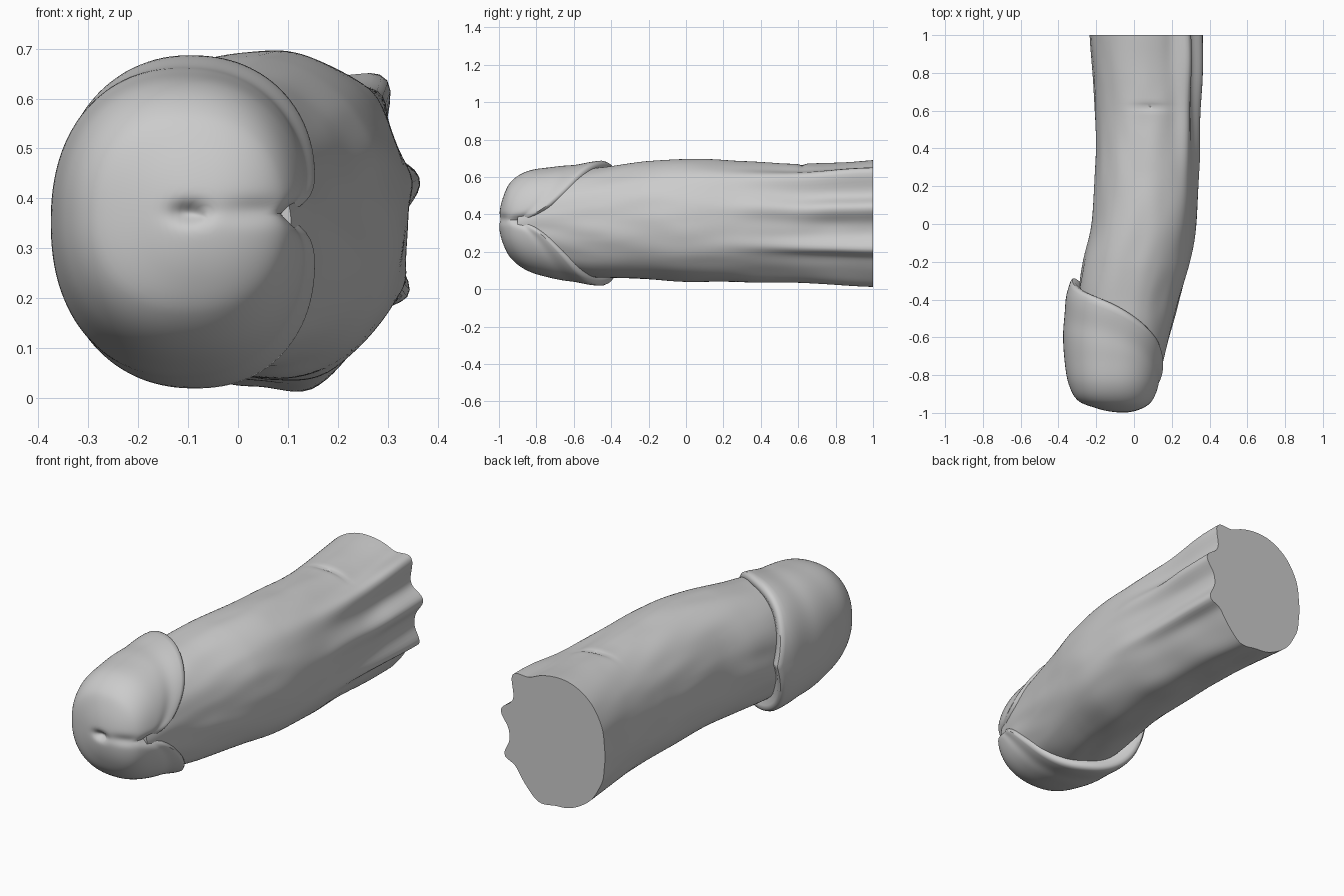
import bpy, bmesh
from math import sin, cos, pi, sqrt, exp, degrees, radians
from mathutils import noise, Vector

if "Cube" in bpy.data.objects:
    bpy.data.objects.remove(bpy.data.objects["Cube"])

N = 144  # points around each ring


def curve(keys, col, x):
    """Smooth interpolation of one column of a key table."""
    xs = [k[0] for k in keys]
    ys = [k[col] for k in keys]
    x = min(max(x, xs[0]), xs[-1])
    i = max(j for j in range(len(xs) - 1) if xs[j] <= x)

    def slope(j):
        a, b = max(j - 1, 0), min(j + 1, len(xs) - 1)
        return (ys[b] - ys[a]) / (xs[b] - xs[a])
    h = xs[i + 1] - xs[i]
    t = (x - xs[i]) / h
    return ((2*t**3 - 3*t*t + 1) * ys[i] + (t**3 - 2*t*t + t) * h * slope(i)
            + (3*t*t - 2*t**3) * ys[i + 1] + (t**3 - t*t) * h * slope(i + 1))


def section(keys, s, a, power):
    """Centre and polar radius of a rounded section (left, right, top, bottom)."""
    l, r, t, b = (curve(keys, c, s) for c in (1, 2, 3, 4))
    w, h = max((r - l) / 2, 1e-4), max((t - b) / 2, 1e-4)
    rad = (abs(cos(a) / w) ** power + abs(sin(a) / h) ** power) ** (-1 / power)
    return (l + r) / 2, (t + b) / 2, rad


def bump(d, width):
    return exp(-(d / width) ** 2)


def smooth(x):
    x = min(max(x, 0), 1)
    return x * x * (3 - 2 * x)


def loft(name, rings, tip=None):
    """Skin a list of rings and close both ends."""
    bm = bmesh.new()
    vs = [[bm.verts.new(p) for p in ring] for ring in rings]
    for a, b in zip(vs, vs[1:]):
        for i in range(N):
            j = (i + 1) % N
            bm.faces.new((a[i], a[j], b[j], b[i]))
    if tip:
        c = bm.verts.new(tip)
        for i in range(N):
            bm.faces.new((c, vs[0][(i + 1) % N], vs[0][i]))
    else:
        bm.faces.new(vs[0])
    bm.faces.new(vs[-1])
    bmesh.ops.recalc_face_normals(bm, faces=bm.faces)
    me = bpy.data.meshes.new(name)
    bm.to_mesh(me)
    bm.free()
    ob = bpy.data.objects.new(name, me)
    bpy.context.collection.objects.link(ob)
    bpy.ops.object.select_all(action='DESELECT')
    bpy.context.view_layer.objects.active = ob
    ob.select_set(True)
    bpy.ops.object.shade_smooth_by_angle(angle=radians(45))
    return ob


ANGLES = [2 * pi * i / N - pi for i in range(N)]

# Shaft: y, left, right, top, bottom
SHAFT = [(-0.9, -0.20, 0.105, 0.50, 0.20), (-0.8, -0.24, 0.135, 0.57, 0.14),
         (-0.7, -0.27, 0.16, 0.61, 0.10), (-0.55, -0.29, 0.20, 0.64, 0.07),
         (-0.4, -0.295, 0.24, 0.655, 0.06), (-0.2, -0.27, 0.295, 0.685, 0.055),
         (0.0, -0.225, 0.33, 0.695, 0.04), (0.3, -0.205, 0.34, 0.685, 0.04),
         (0.6, -0.205, 0.325, 0.67, 0.04), (1.0, -0.235, 0.315, 0.69, 0.025)]
# Lengthwise ridges: angle, width, height at the cut end
RIDGES = [(48, 9, 0.07), (14, 10, 0.055), (-26, 8, 0.045), (-72, 12, 0.025)]

rings = []
for k in range(121):
    y = -0.9 + 1.9 * k / 120
    ring = []
    for a in ANGLES:
        cx, cz, r = section(SHAFT, y, a, 2.2)
        g = smooth((y + 0.1) / 1.1) ** 1.3
        r += g * sum(h * bump(degrees(a) - d, w) for d, w, h in RIDGES)
        # fine skin unevenness and a crease on top
        r += 0.006 * noise.noise(Vector((3 * cos(a), 4 * y, 3 * sin(a))))
        r -= 0.01 * bump(y - 0.62, 0.015) * bump(degrees(a) - 85, 16)
        ring.append((cx + r * cos(a), y, cz + r * sin(a)))
    rings.append(ring)
loft("shaft", rings)

# Head: y, left, right, top, bottom (interpolated over sqrt(y + 1) for a round tip)
HEAD = [(-1, -0.06, -0.06, 0.36, 0.36), (-0.975, -0.20, 0.05, 0.50, 0.235),
        (-0.94, -0.29, 0.095, 0.57, 0.17), (-0.85, -0.345, 0.135, 0.63, 0.10),
        (-0.7, -0.37, 0.165, 0.655, 0.055), (-0.55, -0.375, 0.19, 0.672, 0.03),
        (-0.4, -0.36, 0.21, 0.682, 0.025), (-0.3, -0.33, 0.22, 0.67, 0.03)]
HEAD = [(sqrt(k[0] + 1),) + k[1:] for k in HEAD]
# Rim position along y by angle away from the +x side
RIM = [(0, -0.87), (8, -0.82), (20, -0.74), (45, -0.62), (90, -0.46), (135, -0.37), (180, -0.31)]


def head_point(a, t, dy=0.0, scale=1.0):
    deg = abs(degrees(a))
    y = -1 + (curve(RIM, 1, deg) + 1) * t * t
    cx, cz, r = section(HEAD, sqrt(y + 1), a, 2.25)
    r *= scale
    r *= 1 + 0.02 * bump(t - 1, 0.08) - 0.012 * bump(t - 0.87, 0.06)   # raised rim
    r -= 0.03 * bump(deg, 7) * smooth((t - 0.45) / 0.5)    # cleft on the +x side
    x, z = cx + r * cos(a), cz + r * sin(a)
    if t < 0.9:   # opening and shallow groove at the tip
        dy += 0.03 * bump(x + 0.095, 0.035) * bump(z - 0.37, 0.02)
        dy += 0.012 * bump(x - 0.04, 0.08) * bump(z - 0.375, 0.025)
    return (x, y + dy, z)


rings = [[head_point(a, k / 50) for a in ANGLES] for k in range(1, 51)]
for dy, s in ((0.014, 0.98), (0.022, 0.945), (0.02, 0.89), (0.0, 0.8)):
    rings.append([head_point(a, 1, dy, s) for a in ANGLES])
loft("head", rings, tip=(-0.06, -0.99, 0.36))
